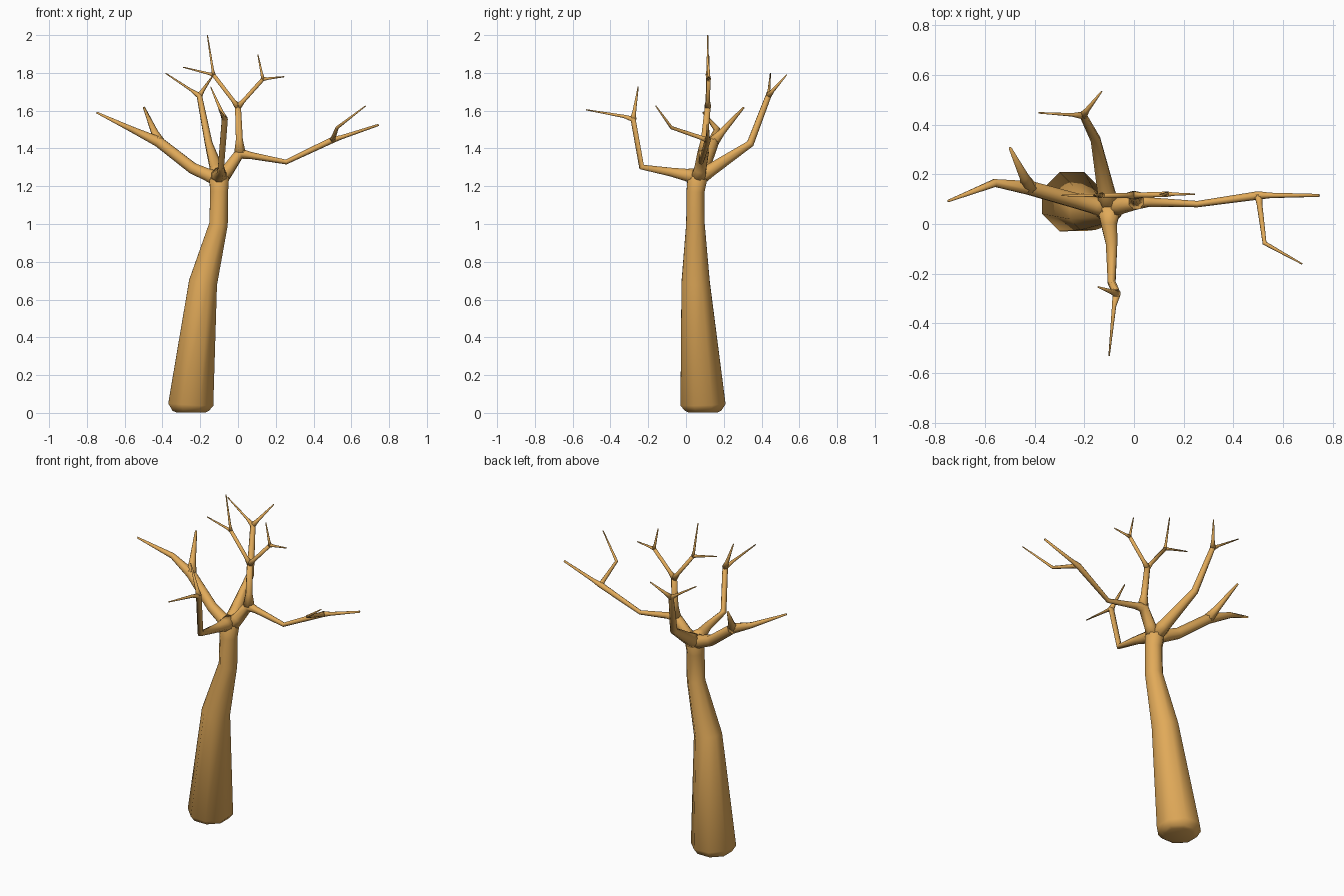
import bpy, math
from mathutils import Vector

if "Cube" in bpy.data.objects:
    bpy.data.objects.remove(bpy.data.objects["Cube"])

bark = bpy.data.materials.new("bark")
bark.diffuse_color = (0.75, 0.40, 0.10, 1)
bark.use_nodes = True
bark.node_tree.nodes["Principled BSDF"].inputs["Base Color"].default_value = bark.diffuse_color


def limb(name, pts):
    """Eight-sided tapering tube through (x, y, z, radius) points."""
    ps = [Vector(p[:3]) for p in pts]
    n, sides = len(ps), 8
    dirs = [(ps[i + 1] - ps[i]).normalized() for i in range(n - 1)]
    u = Vector((1, 0, 0)) if abs(dirs[0].x) < 0.8 else Vector((0, 1, 0))
    verts, faces = [], []
    for i, p in enumerate(ps):
        t = (dirs[max(i - 1, 0)] + dirs[min(i, n - 2)]).normalized()
        u = (u - t * u.dot(t)).normalized()
        v = t.cross(u)
        for k in range(sides):
            a = 2 * math.pi * (k + 0.5) / sides
            verts.append(p + (u * math.cos(a) + v * math.sin(a)) * pts[i][3])
    for i in range(n - 1):
        for k in range(sides):
            a, b = i * sides + k, i * sides + (k + 1) % sides
            faces.append((a, b, b + sides, a + sides))
    faces.append(tuple(reversed(range(sides))))
    faces.append(tuple(range((n - 1) * sides, n * sides)))
    me = bpy.data.meshes.new(name)
    me.from_pydata(verts, [], faces)
    for f in me.polygons:
        f.use_smooth = True
    me.materials.append(bark)
    ob = bpy.data.objects.new(name, me)
    bpy.context.collection.objects.link(ob)


def twig(name, start, r0, *rest):
    """Limb with a short flare where it leaves its parent."""
    a, b = Vector(start), Vector(rest[0][:3])
    d = b - a
    flare = min(2.2 * r0, d.length * 0.4)
    f = a + d.normalized() * flare
    r1 = r0 * 0.72 if len(rest) > 1 else r0 * 0.6
    limb(name, [(*a, r0), (*f, max(r1, rest[0][3])), *rest])


# Trunk with a rounded foot
limb("trunk", [(-.25, .09, .003, .085), (-.25, .09, .012, .105),
               (-.25, .09, .045, .129), (-.185, .051, .69, .081),
               (-.103, .05, 1.0, .053), (-.1, .05, 1.17, .051),
               (-.1, .06, 1.24, .056), (-.1, .065, 1.285, .032)])

# Left branch and its fork
A = (-.42, .145, 1.435)
limb("left_branch", [(-.1, .06, 1.235, .045), (-.16, .075, 1.26, .036),
                     (-.24, .095, 1.295, .032), (*A, .03),
                     (-.56, .165, 1.50, .017), (-.748, .092, 1.59, .005)])
twig("left_fork", A, .032, (-.498, .305, 1.617, .006))

# Front branch and its fork
B = (-.07, -.28, 1.555)
limb("front_branch", [(-.1, .06, 1.25, .05), (-.1, 0, 1.26, .035),
                      (-.09, -.08, 1.275, .025), (-.09, -.235, 1.302, .017),
                      (*B, .017), (-.08, -.33, 1.57, .009), (-.1, -.53, 1.605, .003)])
twig("front_fork", B, .018, (-.145, -.253, 1.727, .003))

# Back branch and its fork
C = (-.205, .437, 1.68)
limb("back_branch", [(-.1, .06, 1.24, .048), (-.112, .13, 1.285, .037),
                     (-.155, .34, 1.425, .021), (*C, .016),
                     (-.25, .439, 1.71, .007), (-.383, .447, 1.798, .003)])
twig("back_fork", C, .017, (-.13, .533, 1.79, .003))

# Right branch with its outer fork
D = (.01, .09, 1.375)
E = (.5, .115, 1.445)
limb("right_branch", [(-.1, .06, 1.23, .045), (-.05, .075, 1.29, .034),
                      (*D, .032), (.065, .088, 1.363, .019),
                      (.255, .08, 1.328, .013), (*E, .017),
                      (.55, .115, 1.46, .011), (.745, .115, 1.525, .006)])
twig("right_fork", E, .017, (.525, -.077, 1.51, .009), (.675, -.16, 1.625, .003))

# Crown stem and its paired twigs
F = (0, .115, 1.62)
twig("crown_stem", D, .033, (*F, .017))
for side, tip, ends in (
        ("left", (-.13, .115, 1.79), ((-.162, .115, 2.0), (-.29, .115, 1.83))),
        ("right", (.132, .12, 1.767), ((.105, .12, 1.897), (.245, .12, 1.78)))):
    twig("crown_twig_" + side, F, .019, (*tip, .011))
    for i, e in enumerate(ends):
        twig("crown_tip_%s_%d" % (side, i + 1), tip, .012, (*e, .003))
